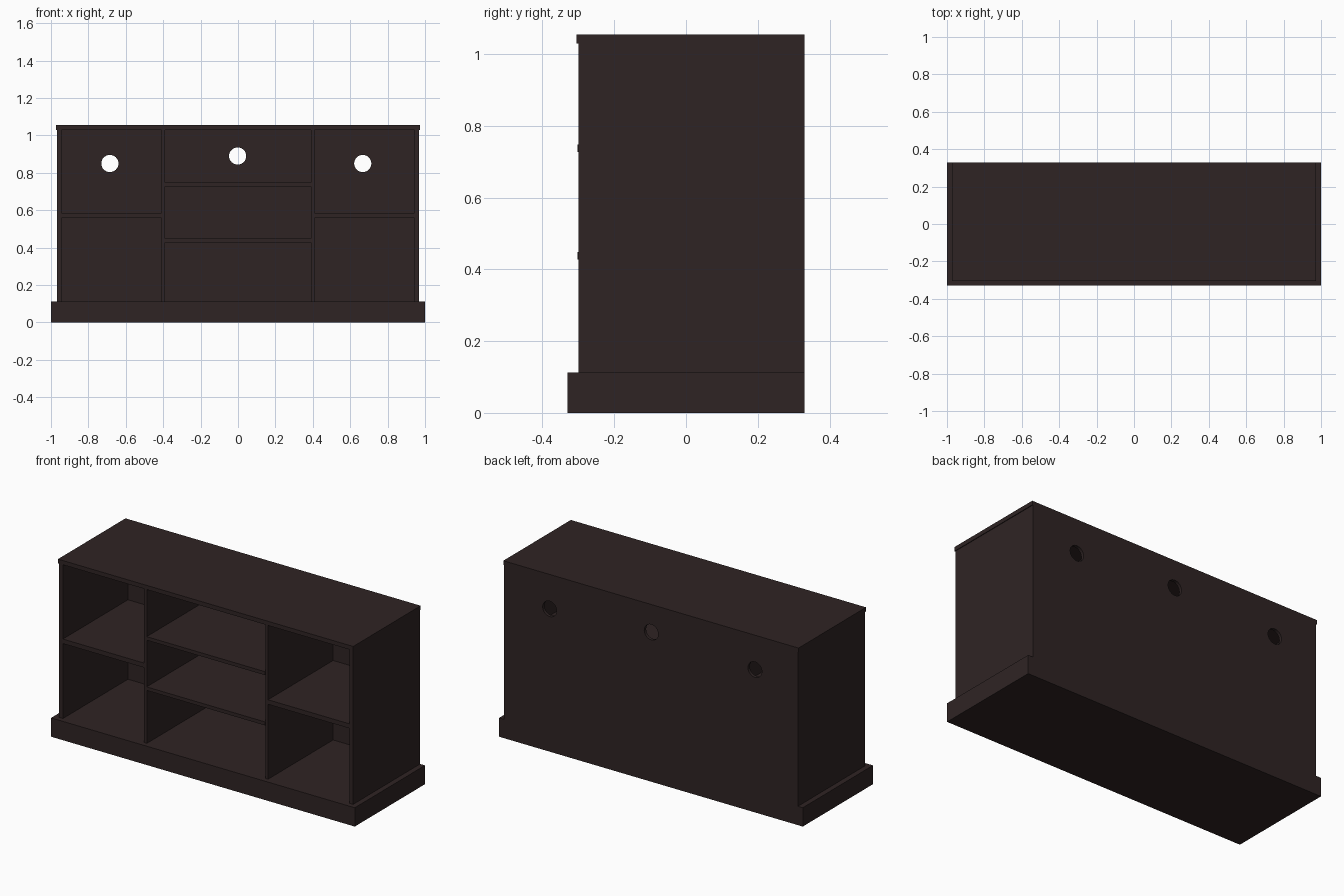
import bpy, bmesh, math

if "Cube" in bpy.data.objects:
    bpy.data.objects.remove(bpy.data.objects["Cube"])

wood = bpy.data.materials.new("dark_brown_wood")
wood.diffuse_color = (0.028, 0.0175, 0.0175, 1)
wood.use_nodes = True
wood.node_tree.nodes["Principled BSDF"].inputs["Base Color"].default_value = wood.diffuse_color


def box(name, x, y, z):
    """Axis-aligned board from (min, max) ranges."""
    bm = bmesh.new()
    bmesh.ops.create_cube(bm, size=1)
    for v in bm.verts:
        v.co = [r[0] if c < 0 else r[1] for c, r in zip(v.co, (x, y, z))]
    me = bpy.data.meshes.new(name)
    bm.to_mesh(me)
    bm.free()
    me.materials.append(wood)
    ob = bpy.data.objects.new(name, me)
    bpy.context.collection.objects.link(ob)
    return ob


FRONT, BACK = -0.30, 0.33
FLOOR, TOP = 0.112, 1.03
PANEL = 0.018          # back panel thickness
INNER = BACK - PANEL   # front face of the back panel

# Base with skirting boards on the front and sides
box("base_floor", (-0.97, 0.97), (FRONT, BACK), (0, FLOOR))
box("base_front_board", (-1, 1), (-0.33, FRONT), (0, FLOOR))

# Top board
box("top_board", (-0.972, 0.972), (-0.305, BACK), (TOP, 1.055))

# Mirrored uprights and side shelves
for side, s in (("left", -1), ("right", 1)):
    def span(a, b):
        return tuple(sorted((s * a, s * b)))
    box(side + "_base_board", span(0.97, 1), (FRONT, BACK), (0, FLOOR))
    box(side + "_side_panel", span(0.943, 0.968), (FRONT, BACK), (FLOOR, TOP))
    box(side + "_divider", span(0.39, 0.408), (FRONT, INNER), (FLOOR, TOP))
    box(side + "_shelf", span(0.408, 0.943), (FRONT, INNER), (0.558, 0.585))

# Centre shelves
for name, z in (("lower", 0.428), ("upper", 0.727)):
    box(name + "_centre_shelf", (-0.39, 0.39), (FRONT - 0.002, INNER), (z, z + 0.021))

# Back panel: filled outline with three cable holes
cu = bpy.data.curves.new("back_panel", "CURVE")
cu.dimensions = "2D"
cu.fill_mode = "BOTH"
cu.extrude = PANEL / 2


def outline(points):
    sp = cu.splines.new("POLY")
    sp.points.add(len(points) - 1)
    for p, (x, z) in zip(sp.points, points):
        p.co = (x, z, 0, 1)
    sp.use_cyclic_u = True


outline([(-0.943, FLOOR), (0.943, FLOOR), (0.943, TOP), (-0.943, TOP)])
for hx, hz in ((-0.685, 0.85), (-0.002, 0.89), (0.667, 0.85)):
    outline([(hx + 0.046 * math.cos(a * math.tau / 32),
              hz + 0.046 * math.sin(a * math.tau / 32)) for a in range(32)])
cu.materials.append(wood)
back = bpy.data.objects.new("back_panel", cu)
back.rotation_euler.x = math.pi / 2
back.location.y = BACK - PANEL / 2
bpy.context.collection.objects.link(back)
